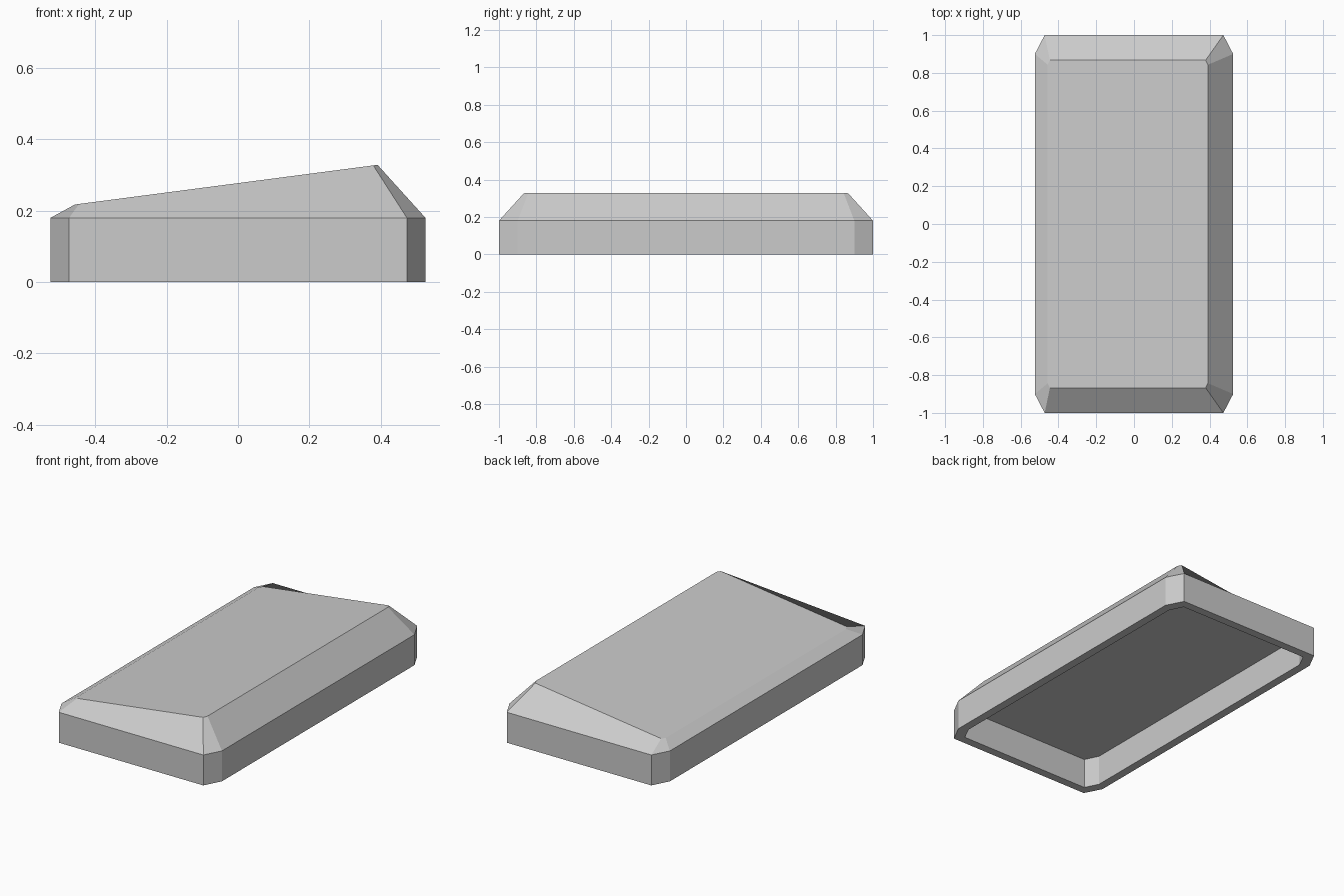
import bpy
import bmesh

cube = bpy.data.objects.get("Cube")
if cube:
    bpy.data.objects.remove(cube, do_unlink=True)

grey = bpy.data.materials.new("plain_grey")
grey.use_nodes = True
color = (0.6, 0.6, 0.6, 1)
grey.diffuse_color = color
grey.node_tree.nodes["Principled BSDF"].inputs["Base Color"].default_value = color


def ring(bm, x_min, x_max, y, cut_x, cut_y, height):
    """Rectangle with clipped corners; height is a function of x."""
    outline = [(x_max, -y + cut_y), (x_max, y - cut_y),
               (x_max - cut_x, y), (x_min + cut_x, y),
               (x_min, y - cut_y), (x_min, -y + cut_y),
               (x_min + cut_x, -y), (x_max - cut_x, -y)]
    return [bm.verts.new((px, py, height(px))) for px, py in outline]


def flat(z):
    return lambda x: z


def sloped(x):
    return 0.277 + 0.131 * x


SHOULDER = 0.18
WALL = 0.05

bm = bmesh.new()
# Rings from the recess ceiling, around the rim, up to the sloping top
rings = [
    ring(bm, -0.525 + WALL, 0.525 - WALL, 1 - WALL, 0.04, 0.08, flat(SHOULDER)),
    ring(bm, -0.525 + WALL, 0.525 - WALL, 1 - WALL, 0.04, 0.08, flat(0)),
    ring(bm, -0.525, 0.525, 1, 0.052, 0.1, flat(0)),
    ring(bm, -0.525, 0.525, 1, 0.052, 0.1, flat(SHOULDER)),
    ring(bm, -0.457, 0.391, 0.867, 0.012, 0.024, sloped),
]
for low, high in zip(rings, rings[1:]):
    for i in range(8):
        j = (i + 1) % 8
        bm.faces.new((low[i], low[j], high[j], high[i]))
bm.faces.new(rings[0][::-1])
bm.faces.new(rings[-1])
bmesh.ops.recalc_face_normals(bm, faces=bm.faces)

# Hollow key shell with flat faces
mesh = bpy.data.meshes.new("wedge_cap")
bm.to_mesh(mesh)
bm.free()
mesh.materials.append(grey)
cap = bpy.data.objects.new("wedge_cap", mesh)
bpy.context.collection.objects.link(cap)
